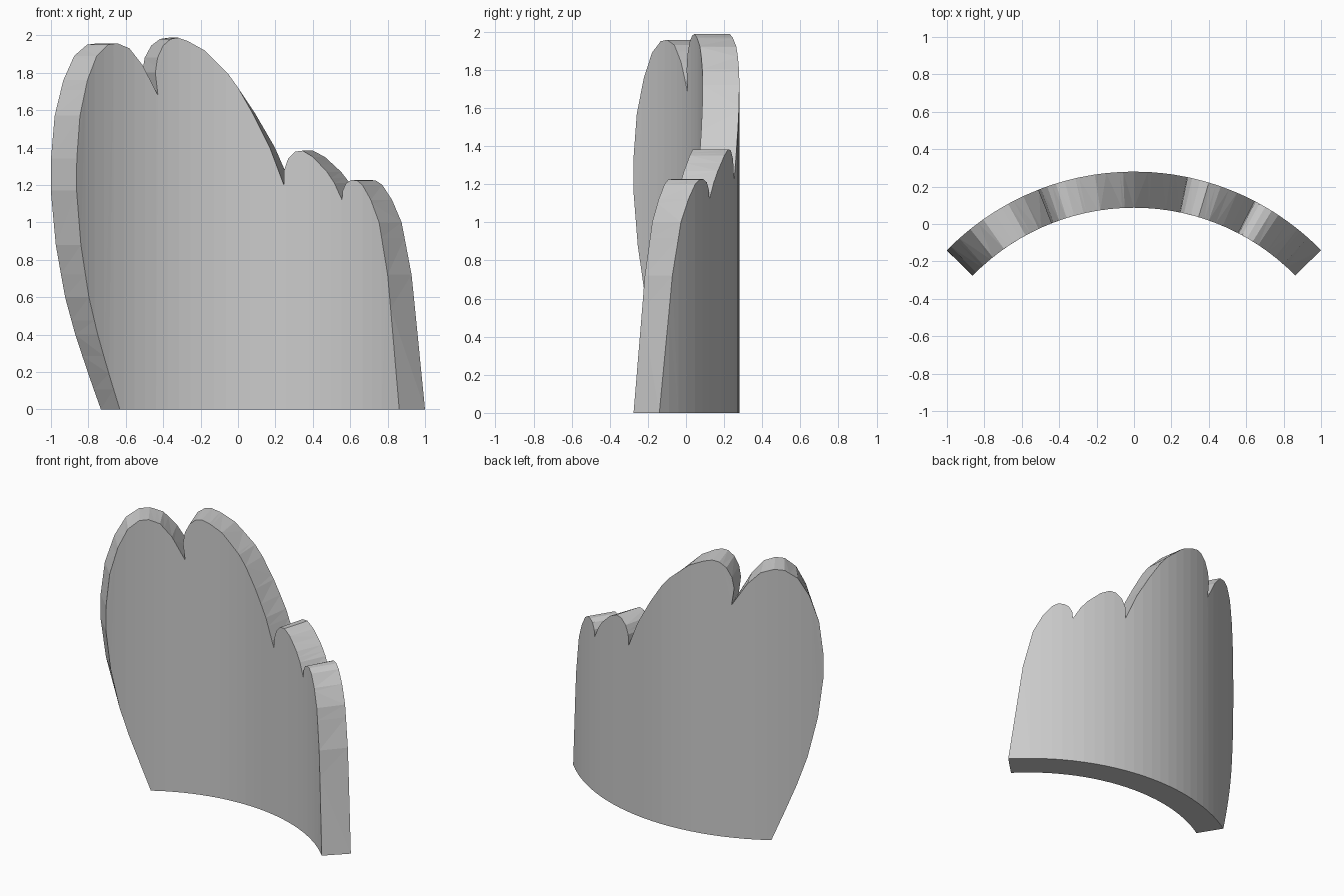
import bpy, bmesh, math

if "Cube" in bpy.data.objects:
    bpy.data.objects.remove(bpy.data.objects["Cube"])

R_IN, R_OUT, CY = 1.207, 1.40, -1.12
COLUMNS = 30

# Outline of the panel: x measured on the inner (front) face, and height z
outline = [
    (-0.632, 0), (-0.69, 0.19), (-0.75, 0.4), (-0.797, 0.6), (-0.84, 0.88),
    (-0.863, 1.17), (-0.862, 1.34), (-0.845, 1.57), (-0.805, 1.76), (-0.755, 1.89),
    (-0.695, 1.95), (-0.645, 1.957), (-0.58, 1.93), (-0.51, 1.84), (-0.428, 1.68),
    # tall second lobe
    (-0.442, 1.80), (-0.43, 1.88), (-0.40, 1.945), (-0.36, 1.98), (-0.32, 1.987),
    (-0.27, 1.97), (-0.18, 1.92), (-0.05, 1.79), (0.0, 1.72), (0.08, 1.58),
    (0.17, 1.40), (0.245, 1.20),
    # two low lobes
    (0.247, 1.28), (0.268, 1.34), (0.305, 1.378), (0.345, 1.383), (0.40, 1.35),
    (0.475, 1.27), (0.515, 1.21), (0.556, 1.12),
    (0.56, 1.17), (0.578, 1.21), (0.605, 1.226), (0.635, 1.224), (0.665, 1.20),
    (0.71, 1.12), (0.754, 1.0), (0.80, 0.72), (0.862, 0),
]

# Flat panel in (angle, height) space, sliced into columns
bm = bmesh.new()
verts = [bm.verts.new((math.asin(x / R_IN), 0, z)) for x, z in outline]
bm.faces.new(verts)
limit = math.asin(0.862 / R_IN)
for i in range(1, COLUMNS):
    a = -limit + 2 * limit * i / COLUMNS
    bmesh.ops.bisect_plane(bm, geom=bm.verts[:] + bm.edges[:] + bm.faces[:],
                           plane_co=(a, 0, 0), plane_no=(1, 0, 0), dist=1e-5)

# Thicken, then wrap around the arc
result = bmesh.ops.extrude_face_region(bm, geom=bm.faces[:], use_keep_orig=True)
for v in result["geom"]:
    if isinstance(v, bmesh.types.BMVert):
        v.co.y = 1
for v in bm.verts:
    a = v.co.x
    r = R_OUT if v.co.y > 0.5 else R_IN
    v.co.x, v.co.y = r * math.sin(a), CY + r * math.cos(a)
bmesh.ops.triangulate(bm, faces=bm.faces[:])
bmesh.ops.recalc_face_normals(bm, faces=bm.faces[:])

mesh = bpy.data.meshes.new("curved_panel")
bm.to_mesh(mesh)
bm.free()
panel = bpy.data.objects.new("curved_panel", mesh)
bpy.context.collection.objects.link(panel)
